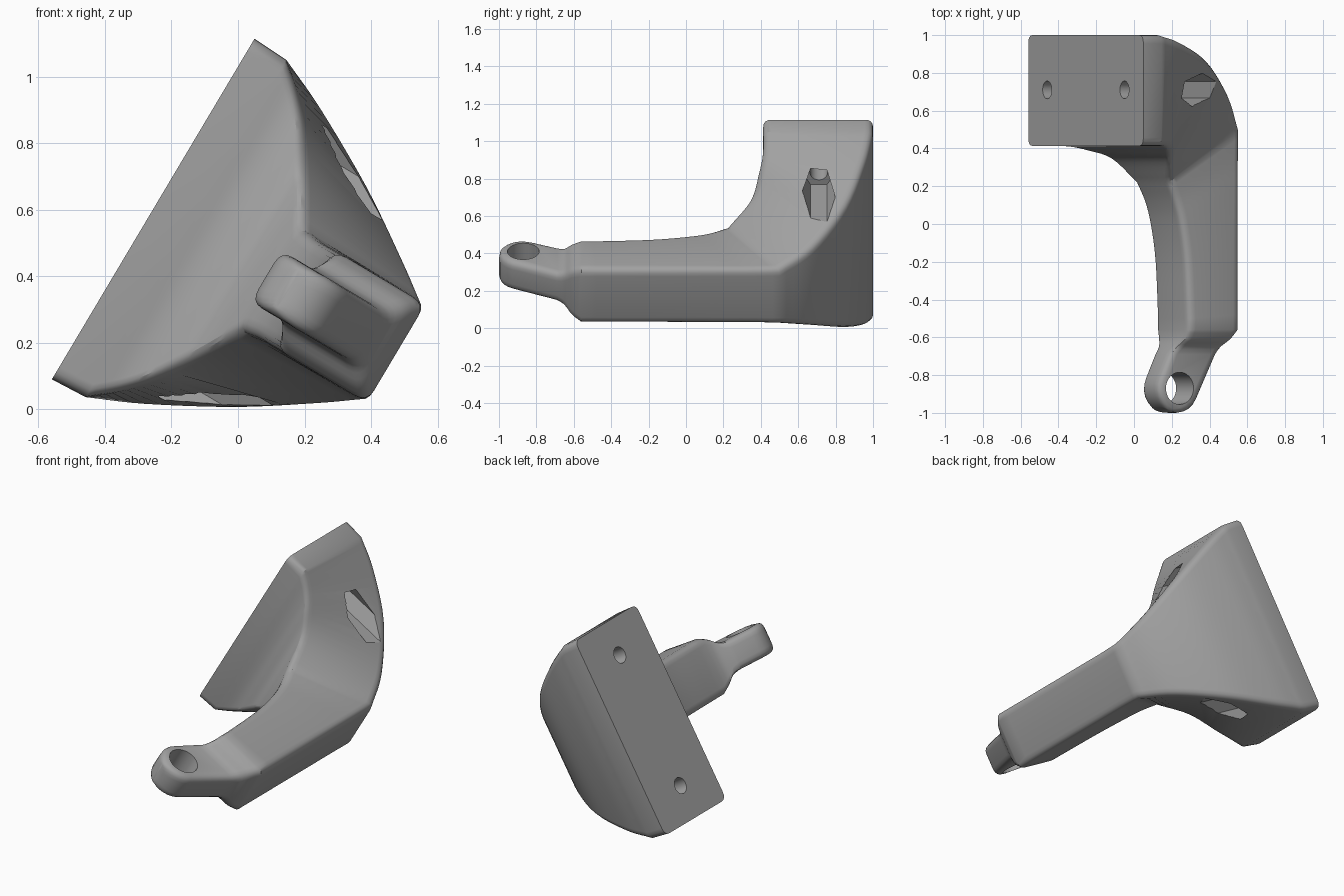
import bpy, bmesh, math
from mathutils import Vector, Matrix

if "Cube" in bpy.data.objects:
    bpy.data.objects.remove(bpy.data.objects["Cube"])

# Local frame: X = depth from the mounting face, Y = along the arm, Z = plate length
FRAME = Matrix.Translation((-0.255, 0, 0.6025)) @ Matrix.Rotation(math.radians(30.75), 4, 'Y')
EYE = Vector((0.525, -0.87))
EYE_R = 0.13

grey = bpy.data.materials.new("plain_grey")
grey.use_nodes = True
COLOR = (0.36, 0.36, 0.36, 1)
grey.diffuse_color = COLOR
grey.node_tree.nodes["Principled BSDF"].inputs["Base Color"].default_value = COLOR


def station(inner, outer, w_in, w_out):
    """One section: inner and outer (depth, y) plus the half width at each."""
    return (*inner, *outer, w_in, w_out)


def spline(keys, steps):
    """Catmull-Rom interpolation of the stations."""
    pts = [Vector(k) for k in keys]
    pts = [2 * pts[0] - pts[1]] + pts + [2 * pts[-1] - pts[-2]]
    result = []
    for a, b, c, d in zip(pts, pts[1:], pts[2:], pts[3:]):
        for i in range(steps):
            t = i / steps
            result.append(0.5 * (2 * b + (c - a) * t + (2 * a - 5 * b + 4 * c - d) * t ** 2
                                 + (3 * b - a - 3 * c + d) * t ** 3))
    return result + [pts[-2]]


def section(st, radius=0.045, steps=5):
    """Four-sided section with rounded corners."""
    di, yi, do, yo, wi, wo = st
    corners = [Vector(c) for c in ((di, yi, -wi), (do, yo, -wo), (do, yo, wo), (di, yi, wi))]
    ring = []
    for i, c in enumerate(corners):
        ends = []
        for other in (corners[i - 1], corners[(i + 1) % 4]):
            edge = other - c
            ends.append(c + edge.normalized() * min(radius, edge.length * 0.4))
        for k in range(steps):
            t = k / (steps - 1)
            ring.append(ends[0] * (1 - t) ** 2 + c * 2 * t * (1 - t) + ends[1] * t ** 2)
    return ring


# Rounded eye at the tip
along = Vector((-0.45, -0.89)).normalized()
across = Vector((0.89, -0.45)).normalized()
stations = []
for deg, w in ((86, 0.066), (75, 0.074), (60, 0.083), (45, 0.088), (30, 0.09), (15, 0.09), (0, 0.09)):
    a = math.radians(deg)
    tip = EYE + along * EYE_R * math.sin(a)
    side = across * EYE_R * math.cos(a)
    stations.append(station(tip - side, tip + side, w, w))

# Neck that widens into the arm
stations += spline([
    station((0.465, -0.69), (0.76, -0.69), 0.09, 0.09),
    station((0.495, -0.65), (0.785, -0.65), 0.105, 0.105),
    station((0.52, -0.61), (0.82, -0.61), 0.145, 0.145),
    station((0.53, -0.56), (0.85, -0.56), 0.172, 0.172)], 3)

# Arm with a curved inner side
arm = spline([
    station((0.53, -0.5), (0.85, -0.48), 0.172, 0.172),
    station((0.515, -0.2), (0.85, -0.1), 0.172, 0.172),
    station((0.485, 0), (0.85, 0.2), 0.172, 0.172),
    station((0.45, 0.12), (0.85, 0.35), 0.172, 0.172),
    station((0.405, 0.22), (0.85, 0.5), 0.18, 0.175)], 4)

# Flare from the arm out to the mounting plate
flare = spline([
    station((0.405, 0.22), (0.85, 0.5), 0.18, 0.175),
    station((0.33, 0.345), (0.74, 0.68), 0.315, 0.25),
    station((0.25, 0.39), (0.53, 0.86), 0.445, 0.385),
    station((0.185, 0.41), (0.287, 0.96), 0.525, 0.515),
    station((0.115, 0.413), (0.115, 1.0), 0.59, 0.59)], 5)
stations += arm + flare[1:] + [station((0, 0.413), (0, 1.0), 0.596, 0.596)]

# Skin the sections into one closed body
bm = bmesh.new()
rings = [[bm.verts.new(p) for p in section(s)] for s in stations]
count = len(rings[0])
for a, b in zip(rings, rings[1:]):
    for i in range(count):
        j = (i + 1) % count
        bm.faces.new((a[i], a[j], b[j], b[i]))
bm.faces.new(rings[0])
bm.faces.new(rings[-1])
bmesh.ops.recalc_face_normals(bm, faces=bm.faces)
mesh = bpy.data.meshes.new("bracket_arm")
bm.to_mesh(mesh)
bm.free()
bracket = bpy.data.objects.new("bracket_arm", mesh)
bpy.context.collection.objects.link(bracket)
mesh.materials.append(grey)


def cut(name, sides, radius, depth, center, turn=None):
    """Drill a prism through the bracket."""
    bpy.ops.mesh.primitive_cylinder_add(vertices=sides, radius=radius, depth=depth)
    cutter = bpy.context.object
    cutter.name = name
    cutter.hide_render = True
    cutter.data.materials.append(grey)
    cutter.data.transform(Matrix.Translation(center) @ (turn or Matrix()))
    mod = bracket.modifiers.new(name, 'BOOLEAN')
    mod.operation, mod.solver, mod.object = 'DIFFERENCE', 'EXACT', cutter
    bpy.context.view_layer.objects.active = bracket
    bpy.ops.object.modifier_apply(modifier=name)
    bpy.data.objects.remove(cutter)


# Eye hole, screw holes and hexagonal pockets for the screw heads
cut("eye_hole", 40, 0.085, 1, (EYE.x, EYE.y, 0))
to_depth = Matrix.Rotation(math.pi / 2, 4, 'Y')
for z in (-0.4, 0.4):
    cut("screw_hole", 32, 0.047, 0.6, (0, 0.71, z), to_depth)
    cut("hex_pocket", 6, 0.088, 1, (0.72, 0.71, z), to_depth @ Matrix.Rotation(math.pi / 2, 4, 'Z')
        @ Matrix.Rotation(math.pi / 2, 4, 'Z'))

# Place the bracket and smooth its rounded areas
bracket.matrix_world = FRAME
bpy.ops.object.select_all(action='DESELECT')
bracket.select_set(True)
bpy.context.view_layer.objects.active = bracket
bpy.ops.object.shade_smooth_by_angle(angle=math.radians(30))
